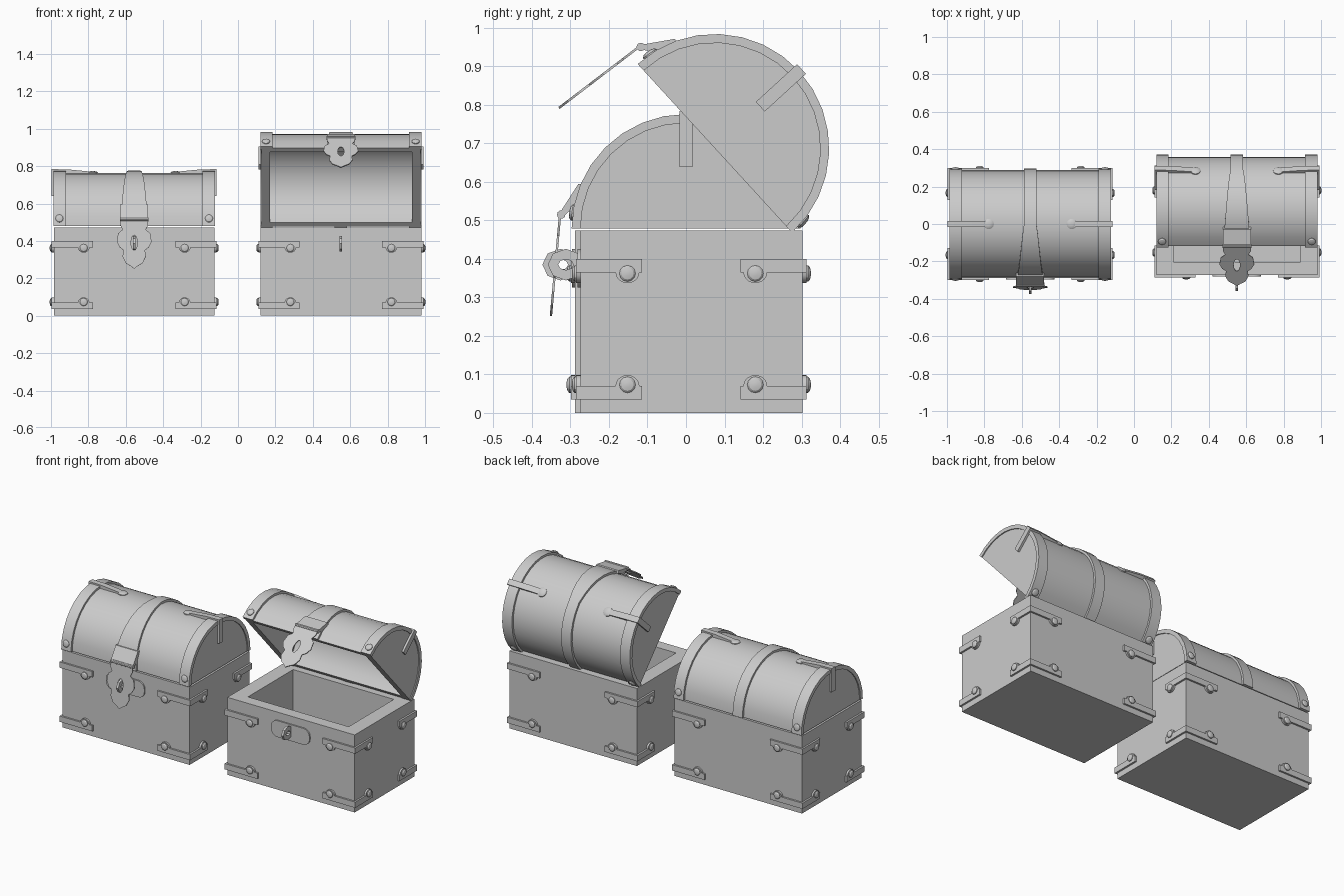
import bpy, bmesh
from math import sin, cos, pi, atan2, radians
from mathutils import Matrix, Vector

default = bpy.data.objects.get("Cube")
if default:
    bpy.data.objects.remove(default, do_unlink=True)

HX, HY, HZ = 0.43, 0.288, 0.473     # half width, half depth and height of the box
R, BAND = 0.284, 0.297              # lid radius and outer radius of its bands
STEPS = 16


def finish(name, bm, place):
    bmesh.ops.recalc_face_normals(bm, faces=bm.faces[:])
    mesh = bpy.data.meshes.new(name)
    bm.to_mesh(mesh)
    bm.free()
    ob = bpy.data.objects.new(name, mesh)
    bpy.context.collection.objects.link(ob)
    ob.matrix_world = place
    bpy.ops.object.select_all(action='DESELECT')
    ob.select_set(True)
    bpy.context.view_layer.objects.active = ob
    bpy.ops.object.shade_smooth_by_angle(angle=radians(30))
    return ob


def loft(name, loops, place, frame=Matrix(), ring=False):
    """Skin a row of equal point loops; cap the ends, or close it into a ring."""
    bm = bmesh.new()
    rows = [[bm.verts.new(frame @ Vector(p)) for p in loop] for loop in loops]
    n = len(rows[0])
    for a, b in zip(rows, rows[1:] + rows[:1] if ring else rows[1:]):
        for i in range(n):
            j = (i + 1) % n
            bm.faces.new((a[i], a[j], b[j], b[i]))
    if not ring:
        bm.faces.new(rows[0])
        bm.faces.new(rows[-1])
    return finish(name, bm, place)


def axes(origin, u, v, w):
    m = Matrix((u, v, w)).transposed().to_4x4()
    m.translation = origin
    return m


def at(points, w):
    return [(u, v, w) for u, v in points]


def plate(name, outline, thick, place, frame):
    loft(name, [at(outline, 0), at(outline, thick)], place, frame)


def holed_plate(name, outer, inner, thick, place, frame):
    loops = [at(outer, 0), at(inner, 0), at(inner, thick), at(outer, thick)]
    loft(name, loops, place, frame, ring=True)


def circle(r, n, ry=None):
    return [(r * cos(2 * pi * i / n), (ry or r) * sin(2 * pi * i / n)) for i in range(n)]


def rivet(name, place, frame, r=0.021):
    profile = [(r, 0), (r, 0.005), (r * 0.75, 0.01), (r * 0.3, 0.012)]
    loft(name, [at(circle(k, 12), w) for k, w in profile], place, frame)


def rect(x, y, z):
    return [(-x, -y, z), (x, -y, z), (x, y, z), (-x, y, z)]


def on_arc(x, r, a):
    return (x, -r * cos(a), r * sin(a))


def band(name, span, place):
    """Curved band over the lid; span(angle) gives its two x limits."""
    loops = []
    for i in range(STEPS + 1):
        a = pi * i / STEPS
        x0, x1 = span(a)
        loops.append([on_arc(x0, R - 0.01, a), on_arc(x1, R - 0.01, a),
                      on_arc(x1, BAND, a), on_arc(x0, BAND, a)])
    loft(name, loops, place)


def strap_outline(length, bump):
    """Corner strap with a round lobe on one edge."""
    lobe = [(bump + 0.031 * cos(pi * i / 10), 0.035 + 0.028 * sin(pi * i / 10)) for i in range(11)]
    return [(-0.011, 0), (length, 0), (length, 0.035)] + lobe + [(-0.011, 0.035)]


def lid_shell(place):
    bm = bmesh.new()

    def arc(x, r):
        return [bm.verts.new(on_arc(x, r, pi * i / STEPS)) for i in range(STEPS + 1)]

    outer = [arc(s * (HX - 0.005), R) for s in (-1, 1)]
    inner = [arc(s * (HX - 0.05), R - 0.03) for s in (-1, 1)]
    for left, right in (outer, inner):
        for i in range(STEPS):
            bm.faces.new((left[i], right[i], right[i + 1], left[i + 1]))
        bm.faces.new(left)
        bm.faces.new(right)
    # flat rim joining the two skins
    corners = [[p[0][0], p[1][0], p[1][-1], p[0][-1]] for p in (outer, inner)]
    for i in range(4):
        j = (i + 1) % 4
        bm.faces.new((corners[0][i], corners[0][j], corners[1][j], corners[1][i]))
    finish("lid_shell", bm, place)


def build_box(place):
    loft("box", [rect(HX, HY, 0), rect(HX, HY, HZ), rect(HX - 0.09, HY - 0.07, HZ),
                 rect(HX - 0.09, HY - 0.07, 0.05)], place)

    # corner straps and rivets, upper and lower, on all four corners
    for sx in (-1, 1):
        for sy in (-1, 1):
            for z, up in ((0.035, 1), (0.4, -1)):
                corner = Vector((sx * HX, sy * HY, z))
                along_x, along_y, rise = Vector((-sx, 0, 0)), Vector((0, -sy, 0)), Vector((0, 0, up))
                for u, w, length, bump in ((along_x, -along_y, 0.21, 0.16),
                                           (along_y, -along_x, 0.16, 0.122)):
                    plate("corner_strap", strap_outline(length, bump), 0.011, place,
                          axes(corner, u, rise, w))
                    rivet("strap_rivet", place,
                          axes(corner + u * bump + rise * 0.038 + w * 0.01, u, rise, w))

    # lock plate and staple
    outline = []
    for i, (cx, cz) in enumerate(((1, 1), (-1, 1), (-1, -1), (1, -1))):
        for k in range(5):
            a = (i + k / 4) * pi / 2
            outline.append((cx * 0.088 + 0.042 * cos(a), cz * 0.008 + 0.042 * sin(a)))
    plate("lock_plate", outline, 0.008, place,
          axes((0, -HY, 0.375), (1, 0, 0), (0, 0, 1), (0, -1, 0)))
    holed_plate("lock_staple", circle(0.047, 8, 0.041), circle(0.02, 8, 0.014), 0.014, place,
                axes((-0.007, -0.326, 0.385), (0, 1, 0), (0, 0, 1), (1, 0, 0)))


def build_lid(place):
    lid_shell(place)
    for s in (-1, 1):
        band("end_band", lambda a: (s * 0.365, s * (HX + 0.001)), place)
        # rivets at the feet of the end bands
        for a in (radians(8), radians(172)):
            out = on_arc(0, 1, a)
            rivet("band_rivet", place, axes(on_arc(s * 0.4, BAND - 0.003, a), (1, 0, 0),
                                            Vector(out).cross((1, 0, 0)), out))
        # bracket bent over the top of each end
        bracket = [(0.215, 0.275), (0.215, 0.29), (0.35, 0.303), (0.441, 0.305), (0.441, 0.16),
                   (0.428, 0.16), (0.428, 0.275)]
        plate("lid_bracket", bracket, 0.034, place,
              axes((0, -0.017, 0), (s, 0, 0), (0, 0, 1), (0, 1, 0)))
        rivet("bracket_rivet", place,
              axes((s * 0.222, 0, R - 0.002), (1, 0, 0), (0, 1, 0), (0, 0, 1)), 0.028)

    # centre band, flaring towards the front
    def flare(a):
        w = 0.033 + 0.042 * max(0, 1 - a / (pi / 2)) ** 0.8
        return -w, w
    band("centre_band", flare, place)

    # hasp: hinge leaf, knuckle and scalloped plate with a slot
    leaf = [(-0.262, 0.115), (-0.28, 0.115), (-0.328, 0.04), (-0.32, 0.03), (-0.285, 0.06)]
    plate("hasp_leaf", leaf, 0.15, place, axes((-0.075, 0, 0), (0, 1, 0), (0, 0, 1), (1, 0, 0)))
    knuckle = axes((-0.077, -0.324, 0.036), (0, 1, 0), (0, 0, 1), (1, 0, 0))
    plate("hasp_knuckle", circle(0.011, 10), 0.154, place, knuckle)
    half = [(0.075, 0), (0.075, -0.03), (0.062, -0.055), (0.086, -0.075), (0.093, -0.12),
            (0.078, -0.15), (0.058, -0.165), (0.062, -0.2), (0.045, -0.235), (0.02, -0.25)]
    outer = [(0, 0)] + half + [(0, -0.265)] + [(-u, v) for u, v in reversed(half)]
    mid = -0.125
    angles = [atan2(v - mid, u) for u, v in outer]
    slot = [(0.017 * cos(a), mid + 0.04 * sin(a)) for a in angles]
    tilt = Matrix.Translation((0, -0.324, 0.036)) @ Matrix.Rotation(-0.09, 4, 'X')
    holed_plate("hasp_plate", outer, slot, 0.006, place,
                tilt @ axes((0, 0, 0), (1, 0, 0), (0, 0, 1), (0, -1, 0)))


# closed chest, then open chest: base position, lid offset, lid angle
for base, lid, angle in (((-0.555, 0, 0), (0, 0, 0.479), 0),
                         ((0.55, 0.014, 0), (0, 0.061, 0.687), -47.5)):
    chest = Matrix.Translation(base)
    build_box(chest)
    build_lid(chest @ Matrix.Translation(lid) @ Matrix.Rotation(radians(angle), 4, 'X'))
